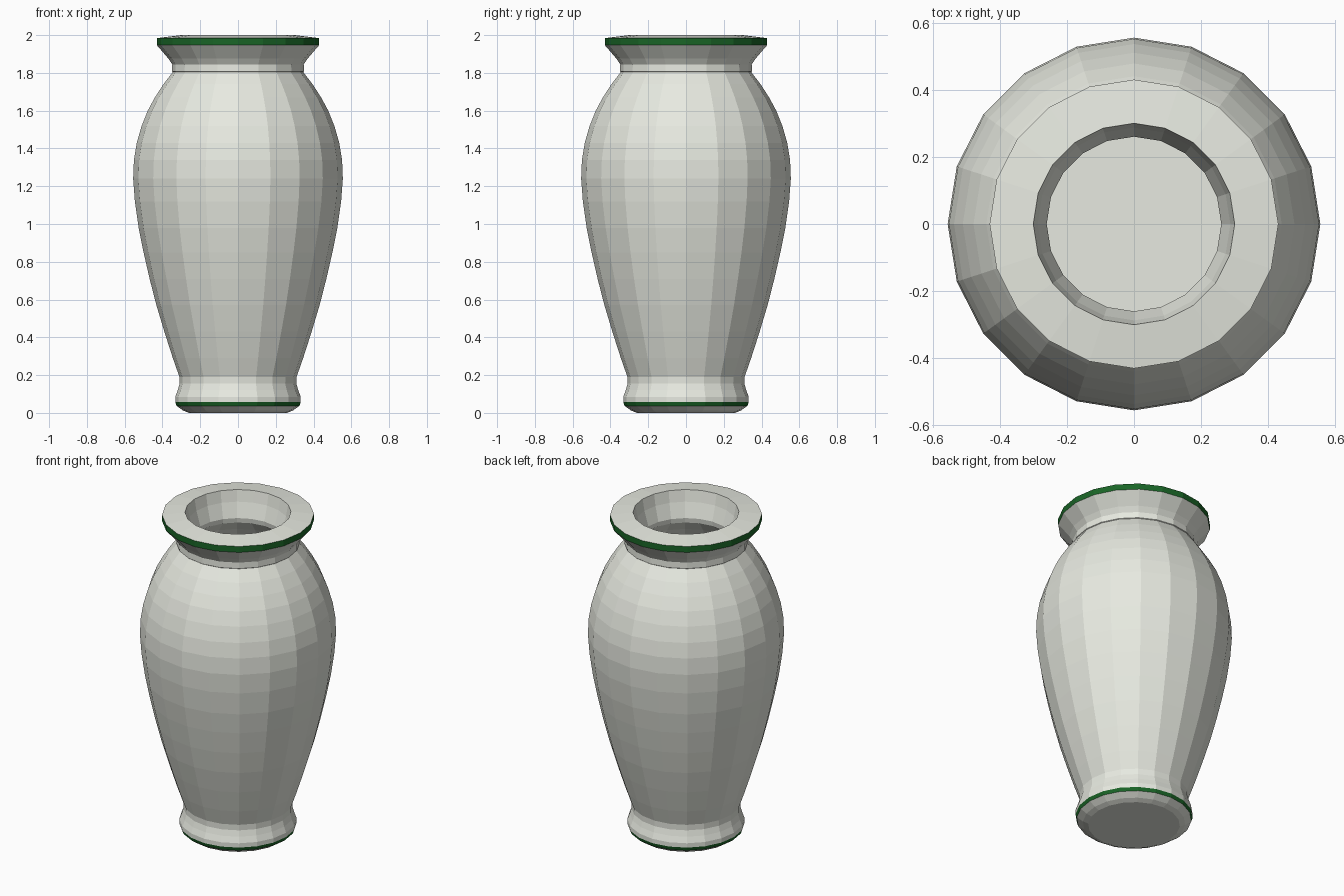
import bpy, bmesh, math

if "Cube" in bpy.data.objects:
    bpy.data.objects.remove(bpy.data.objects["Cube"])

SIDES = 20


def material(name, rgb):
    m = bpy.data.materials.new(name)
    m.diffuse_color = (*rgb, 1)
    m.use_nodes = True
    m.node_tree.nodes["Principled BSDF"].inputs["Base Color"].default_value = m.diffuse_color
    return m


def lathe(name, profile, mat, cap_start=False, cap_end=False):
    """Revolve (radius, z) points around z; flat-shaded faces."""
    bm = bmesh.new()
    rings = []
    for r, z in profile:
        rings.append([bm.verts.new((r * math.cos(2 * math.pi * j / SIDES),
                                    r * math.sin(2 * math.pi * j / SIDES), z))
                      for j in range(SIDES)])
    for a, b in zip(rings, rings[1:]):
        for j in range(SIDES):
            k = (j + 1) % SIDES
            bm.faces.new((a[j], a[k], b[k], b[j]))
    if cap_start:
        bm.faces.new(rings[0][::-1])
    if cap_end:
        bm.faces.new(rings[-1])
    mesh = bpy.data.meshes.new(name)
    bm.to_mesh(mesh)
    bm.free()
    mesh.materials.append(mat)
    ob = bpy.data.objects.new(name, mesh)
    bpy.context.collection.objects.link(ob)
    return ob


ceramic = material("ceramic", (0.80, 0.82, 0.75))
green = material("green_glaze", (0.01, 0.13, 0.02))

# Underside chamfer and the green stripe around the foot
lathe("foot_base", [(0.26, 0.0), (0.29, 0.012), (0.325, 0.037)], ceramic, cap_start=True)
lathe("foot_band", [(0.325, 0.037), (0.332, 0.058)], green)

# Foot moulding, swelling body and shoulder
belly = [(0.31, 0.19), (0.345, 0.29), (0.39, 0.43), (0.432, 0.57), (0.468, 0.71),
         (0.50, 0.85), (0.526, 0.98), (0.546, 1.12), (0.555, 1.24), (0.551, 1.34),
         (0.536, 1.43), (0.51, 1.52), (0.478, 1.60), (0.44, 1.67), (0.395, 1.74),
         (0.345, 1.805)]
foot = [(0.332, 0.058), (0.332, 0.085), (0.319, 0.12), (0.309, 0.155)]

# Neck flaring out to the rim
neck = [(0.349, 1.808), (0.348, 1.845), (0.368, 1.875), (0.43, 1.947)]
lathe("body", foot + belly + neck, ceramic)

# Green stripe around the rim
lathe("rim_band", [(0.43, 1.947), (0.43, 1.984)], green)

# Lip, mouth and hollow interior down to the floor
inner = [(r - 0.065, z) for r, z in reversed(belly[1:-1])]
lathe("lip_and_interior",
      [(0.43, 1.984), (0.30, 2.0), (0.287, 1.93), (0.26, 1.84), (0.265, 1.81)]
      + inner + [(0.265, 0.19), (0.265, 0.07)],
      ceramic, cap_end=True)
